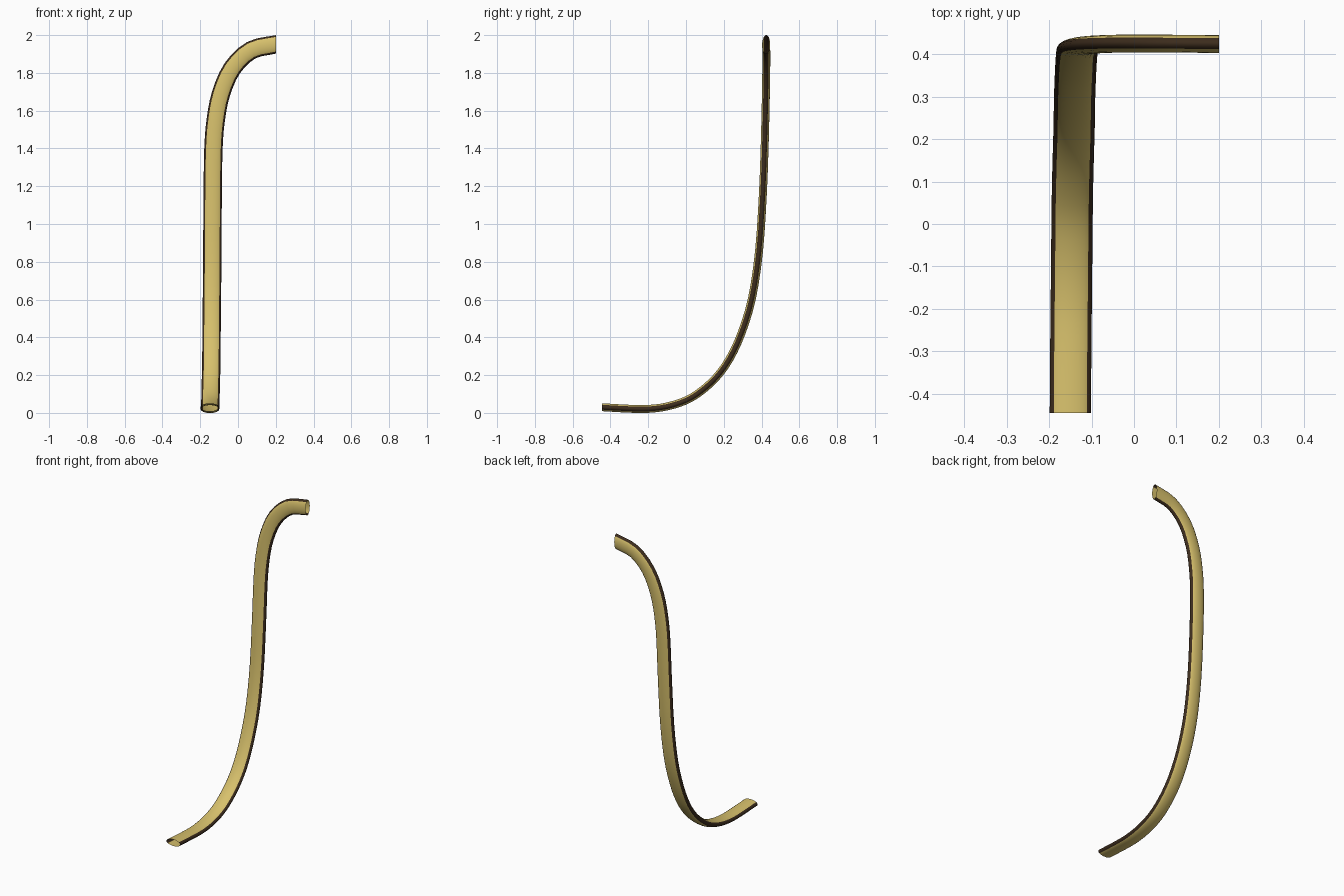
import bpy, bmesh, math
from mathutils import Vector

if "Cube" in bpy.data.objects:
    bpy.data.objects.remove(bpy.data.objects["Cube"])

# Centre line: flat foot at the front, rising at the back, hooking to the right
PATH = [Vector(p) for p in (
    (-.150, -.445, .030), (-.149, -.30, .022), (-.148, -.20, .021), (-.147, -.10, .034),
    (-.146, 0, .066), (-.145, .08, .115), (-.143, .16, .188), (-.141, .23, .285),
    (-.140, .295, .425), (-.138, .35, .61), (-.136, .387, .86), (-.134, .407, 1.16),
    (-.130, .416, 1.40), (-.118, .420, 1.55), (-.090, .423, 1.69), (-.030, .425, 1.825),
    (.070, .425, 1.92), (.200, .424, 1.951))]
HALF_W, HALF_T, SIDES, SUB = .049, .021, 24, 3


def smooth(pts):
    """Catmull-Rom through the points."""
    p = [2 * pts[0] - pts[1]] + pts + [2 * pts[-1] - pts[-2]]
    out = []
    for i in range(1, len(p) - 2):
        a, b, c, d = p[i - 1:i + 3]
        for k in range(SUB):
            t = k / SUB
            out.append(.5 * (2 * b + (c - a) * t + (2 * a - 5 * b + 4 * c - d) * t * t
                             + (3 * b - a - 3 * c + d) * t ** 3))
    return out + [pts[-1]]


def material(name, color):
    m = bpy.data.materials.new(name)
    m.diffuse_color = (*color, 1)
    m.use_nodes = True
    m.node_tree.nodes["Principled BSDF"].inputs["Base Color"].default_value = m.diffuse_color
    return m


# Sweep an open elliptical tube along the path
pts = smooth(PATH)
bm = bmesh.new()
rings, side, prev = [], Vector((1, 0, 0)), None
for i, p in enumerate(pts):
    if i == 0:
        tan = Vector((0, 1, 0))
    elif i == len(pts) - 1:
        tan = Vector((1, 0, 0))
    else:
        tan = (pts[i + 1] - pts[i - 1]).normalized()
    if prev:
        side = prev.rotation_difference(tan) @ side
    side = (side - tan * side.dot(tan)).normalized()
    normal = side.cross(tan)
    prev = tan
    ring = []
    for k in range(SIDES):
        a = math.tau * (k + .5) / SIDES
        ring.append(bm.verts.new(p + side * HALF_W * math.cos(a) + normal * HALF_T * math.sin(a)))
    rings.append(ring)

# Gold broad faces, dark narrow edges
for r, s in zip(rings, rings[1:]):
    for k in range(SIDES):
        j = (k + 1) % SIDES
        f = bm.faces.new((r[k], r[j], s[j], s[k]))
        f.smooth = True
        mid = math.tau * (k + 1) / SIDES
        f.material_index = int(abs(math.sin(mid)) < math.sin(math.radians(37.5)))
bmesh.ops.recalc_face_normals(bm, faces=bm.faces)
f = max(bm.faces, key=lambda q: q.calc_center_median().z)
if f.normal.z < 0:
    bmesh.ops.reverse_faces(bm, faces=bm.faces)

mesh = bpy.data.meshes.new("curved_handle")
bm.to_mesh(mesh)
bm.free()
mesh.materials.append(material("gold", (.68, .53, .15)))
mesh.materials.append(material("dark_edge", (.045, .025, .012)))
bpy.context.collection.objects.link(bpy.data.objects.new("curved_handle", mesh))
